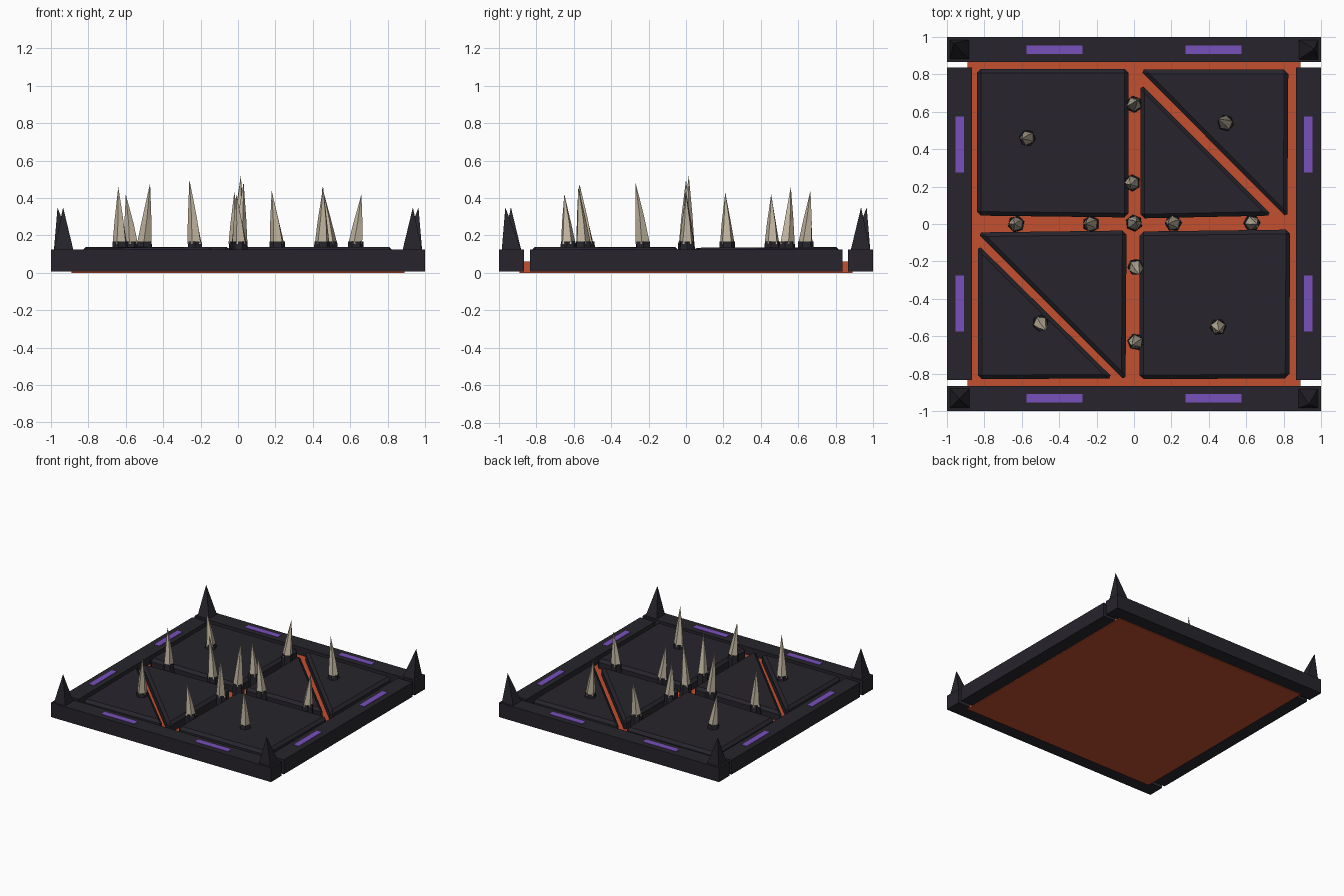
import bpy, bmesh, math, random
from mathutils import Vector

if "Cube" in bpy.data.objects:
    bpy.data.objects.remove(bpy.data.objects["Cube"])

random.seed(4)


def mat(name, col):
    m = bpy.data.materials.new(name)
    m.diffuse_color = (*col, 1)
    m.use_nodes = True
    m.node_tree.nodes["Principled BSDF"].inputs["Base Color"].default_value = m.diffuse_color
    return m


STONE = mat("dark_stone", (0.02, 0.018, 0.025))
LAVA = mat("lava", (0.55, 0.08, 0.03))
RUNE = mat("violet", (0.19, 0.08, 0.5))
BONE = mat("bone", (0.55, 0.48, 0.36))


def finish(name, bm, m):
    bmesh.ops.recalc_face_normals(bm, faces=bm.faces)
    me = bpy.data.meshes.new(name)
    bm.to_mesh(me)
    bm.free()
    me.materials.append(m)
    ob = bpy.data.objects.new(name, me)
    bpy.context.collection.objects.link(ob)
    return ob


def box(name, x0, x1, y0, y1, z0, z1, m):
    bm = bmesh.new()
    bmesh.ops.create_cube(bm, size=1)
    for v in bm.verts:
        v.co = (x1 if v.co.x > 0 else x0, y1 if v.co.y > 0 else y0, z1 if v.co.z > 0 else z0)
    return finish(name, bm, m)


def slab(name, pts, z0=0.05, z1=0.135, bevel=0.022):
    bm = bmesh.new()
    f = bm.faces.new([bm.verts.new((x, y, z0)) for x, y in pts])
    r = bmesh.ops.extrude_face_region(bm, geom=[f])
    top = [g for g in r["geom"] if isinstance(g, bmesh.types.BMVert)]
    for v in top:
        v.co.z = z1 + random.uniform(-0.005, 0.005)
    edges = [e for e in bm.edges if e.verts[0] in top or e.verts[1] in top]
    bmesh.ops.bevel(bm, geom=edges, offset=bevel, segments=1, affect='EDGES', clamp_overlap=True)
    return finish(name, bm, STONE)


def loft(name, rings, tip, m):
    # stacked rings with a closed bottom, ending in a flat cap or a point
    bm = bmesh.new()
    rs = [[bm.verts.new(p) for p in ring] for ring in rings]
    n = len(rs[0])
    bm.faces.new(rs[0])
    for a, b in zip(rs, rs[1:]):
        for i in range(n):
            bm.faces.new((a[i], a[(i + 1) % n], b[(i + 1) % n], b[i]))
    if tip is None:
        bm.faces.new(rs[-1])
    else:
        t = bm.verts.new(tip)
        for i in range(n):
            bm.faces.new((rs[-1][i], rs[-1][(i + 1) % n], t))
    return finish(name, bm, m)


def ring(x, y, z, r, n, ph):
    return [(x + r * math.cos(ph + i * math.tau / n), y + r * math.sin(ph + i * math.tau / n), z)
            for i in range(n)]


# lava bed
box("lava_bed", -0.89, 0.89, -0.89, 0.89, 0, 0.06, LAVA)

# frame rails, inlays and corner spikes
for s in (-1, 1):
    a, b = sorted((s * 0.865, s * 1.0))
    c, d = sorted((s * 0.908, s * 0.954))
    box("cross_rail", -1, 1, a, b, 0.006, 0.124, STONE)
    box("side_rail", a, b, -0.833, 0.837, 0.006, 0.124, STONE)
    for t in (-1, 1):
        e, f = sorted((t * 0.275, t * 0.575))
        box("cross_inlay", e, f, c, d, 0.11, 0.127, RUNE)
        box("side_inlay", c, d, e, f, 0.11, 0.127, RUNE)
        x, y = s * 0.932, t * 0.932
        tip = (s * (0.965 if t > 0 else 0.935), t * (0.935 if s * t > 0 else 0.965), 0.35)
        loft("corner_spike", [ring(x, y, 0.12, 0.074, 4, math.pi / 4)], tip, STONE)

# floor slabs
slab("slab_back_left", [(-0.84, 0.83), (-0.03, 0.83), (-0.03, 0.035), (-0.84, 0.045)])
slab("slab_front_right", [(0.03, -0.04), (0.835, -0.03), (0.83, -0.825), (0.03, -0.83)])
slab("slab_back_right_outer", [(0.03, 0.825), (0.825, 0.825), (0.82, 0.03)])
slab("slab_back_right_inner", [(0.035, 0.75), (0.74, 0.045), (0.035, 0.03)])
slab("slab_front_left_inner", [(-0.84, -0.045), (-0.04, -0.035), (-0.045, -0.84)])
slab("slab_front_left_outer", [(-0.835, -0.11), (-0.11, -0.825), (-0.835, -0.83)])

# floor spikes: base x, y, then tip x, y, z
SPIKES = [
    (-0.57, 0.46, -0.60, 0.455, 0.42), (0.49, 0.54, 0.45, 0.56, 0.46),
    (-0.50, -0.53, -0.47, -0.57, 0.48), (0.45, -0.55, 0.455, -0.575, 0.46),
    (-0.63, 0, -0.64, 0.0, 0.46), (-0.23, 0, -0.26, 0.0, 0.50),
    (0, 0.005, 0.015, 0.015, 0.52), (0.21, 0.005, 0.18, 0.0, 0.44),
    (0.63, 0.005, 0.66, 0.0, 0.42), (0.01, -0.23, 0.03, -0.27, 0.485),
    (0.01, -0.63, -0.01, -0.65, 0.42), (-0.01, 0.22, -0.02, 0.21, 0.43),
    (0, 0.64, 0.02, 0.665, 0.44)]
for x, y, tx, ty, tz in SPIKES:
    z0 = 0.12 if abs(x) > 0.1 and abs(y) > 0.1 else 0.055
    ph = random.uniform(0, math.tau)
    loft("spike_collar", [ring(x, y, z0, 0.046, 6, ph), ring(x, y, 0.168, 0.041, 6, ph)], None, STONE)
    mid = Vector((x, y, 0.16)).lerp(Vector((tx, ty, tz)), 0.4)
    loft("spike", [ring(x, y, 0.155, 0.041, 5, ph), ring(mid.x, mid.y, mid.z, 0.026, 5, ph + 0.15)],
         (tx, ty, tz), BONE)
